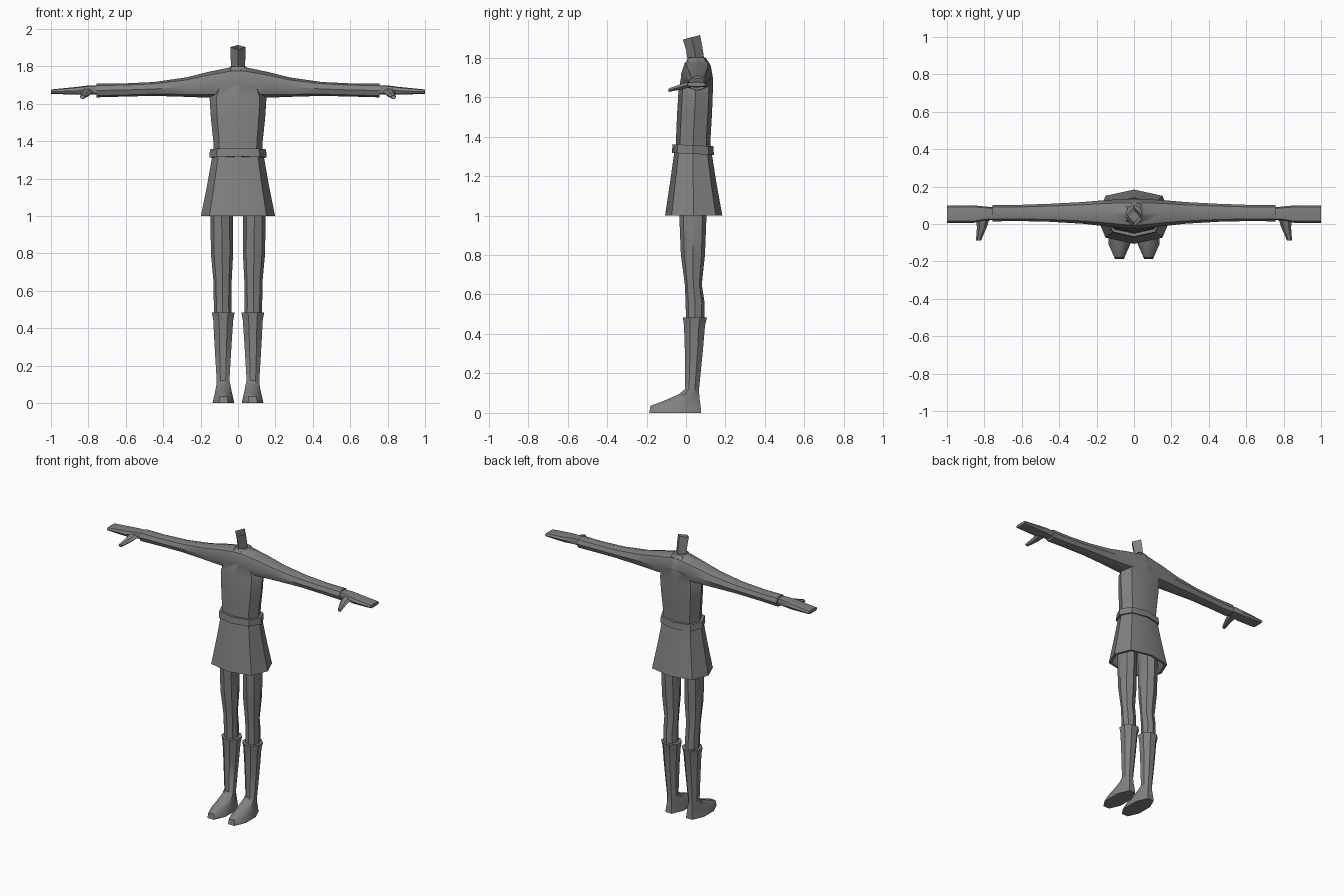
import bpy, bmesh, math

if "Cube" in bpy.data.objects:
    bpy.data.objects.remove(bpy.data.objects["Cube"])

grey = bpy.data.materials.new("plain grey")
grey.diffuse_color = (0.22, 0.22, 0.22, 1)
grey.use_nodes = True
grey.node_tree.nodes["Principled BSDF"].inputs["Base Color"].default_value = grey.diffuse_color


def smooth(ob, angle=40):
    bpy.ops.object.select_all(action='DESELECT')
    ob.select_set(True)
    bpy.context.view_layer.objects.active = ob
    bpy.ops.object.shade_smooth_by_angle(angle=math.radians(angle))


def loft(name, axis, rings, n=8, flat=False, square=1.0, caps=(True, True), mirror=False, angle=40):
    """Skin rings (position, range a, range b, tilt); a and b are the other two axes in order."""
    bm = bmesh.new()
    loops = []
    off = math.pi / n if flat else 0
    grow = 1 / math.cos(off) if flat else 1
    for ring in rings:
        pos, (a0, a1), (b0, b1) = ring[:3]
        tilt = ring[3] if len(ring) > 3 else 0
        loop = []
        for i in range(n):
            t = 2 * math.pi * i / n + off
            k = grow * (square if i % 2 and not flat else 1)
            a = (a0 + a1) / 2 + k * (a1 - a0) / 2 * math.cos(t)
            db = k * (b1 - b0) / 2 * math.sin(t)
            b = (b0 + b1) / 2 + db
            p = pos + tilt * db
            co = {'x': (p, a, b), 'y': (a, p, b), 'z': (a, b, p)}[axis]
            loop.append(bm.verts.new(co))
        loops.append(loop)
    for lo, hi in zip(loops, loops[1:]):
        for i in range(n):
            j = (i + 1) % n
            bm.faces.new((lo[i], lo[j], hi[j], hi[i]))
    if caps[0]:
        bm.faces.new(loops[0])
    if caps[1]:
        bm.faces.new(loops[-1])
    bmesh.ops.recalc_face_normals(bm, faces=bm.faces)
    me = bpy.data.meshes.new(name)
    bm.to_mesh(me)
    bm.free()
    me.materials.append(grey)
    ob = bpy.data.objects.new(name, me)
    bpy.context.collection.objects.link(ob)
    smooth(ob, angle)
    if mirror:
        m = ob.modifiers.new("mirror", 'MIRROR')
        m.use_axis = (True, False, False)
        m.use_clip = False
        m.use_mirror_merge = False
    return ob


def sym(r):
    return (-r, r)


# Tunic body
tunic = loft("tunic", 'z', [
    (1.32, sym(.130), (-.052, .122)),
    (1.40, sym(.132), (-.050, .125)),
    (1.52, sym(.145), (-.045, .132)),
    (1.63, sym(.152), (-.038, .136)),
    (1.70, sym(.125), (-.025, .136)),
    (1.76, sym(.075), (-.005, .125)),
    (1.80, sym(.042), (.010, .100)),
], square=1.08)

# Sleeves: one span from cuff to cuff through the shoulders
half = [
    (.03, (-.026, .134), (1.63, 1.797)),
    (.15, (-.012, .128), (1.632, 1.772)),
    (.28, (.002, .117), (1.637, 1.740)),
    (.45, (.012, .108), (1.642, 1.716)),
    (.62, (.016, .102), (1.638, 1.708)),
    (.757, (.014, .102), (1.634, 1.708)),
]
span = [(-x, a, b) for x, a, b in reversed(half)] + half
sleeves = loft("sleeves", 'x', span, square=1.05)

# Merge sleeves into the tunic
union = tunic.modifiers.new("union", 'BOOLEAN')
union.operation = 'UNION'
union.solver = 'EXACT'
union.object = sleeves
bpy.context.view_layer.objects.active = tunic
bpy.ops.object.modifier_apply(modifier="union")
bpy.data.objects.remove(sleeves, do_unlink=True)
smooth(tunic, 50)

# Neck: open diamond tube leaning forward
loft("neck", 'z', [
    (1.775, sym(.038), (.012, .094), .2),
    (1.85, sym(.039), (.000, .082), .24),
    (1.903, sym(.041), (-.016, .071), .26),
], n=4, caps=(False, False))

# Belt
loft("belt", 'z', [
    (1.312, sym(.153), (-.072, .142), -.05),
    (1.356, sym(.150), (-.068, .138), -.05),
], square=1.06)

# Skirt with a hem and hollow inside
loft("skirt", 'z', [
    (1.33, sym(.136), (-.058, .128)),
    (1.16, sym(.166), (-.082, .155)),
    (1.00, sym(.198), (-.106, .184)),
    (1.00, sym(.180), (-.090, .168)),
    (1.28, sym(.130), (-.050, .120)),
], square=1.09)

# Legs
loft("leg", 'z', [
    (1.20, (.022, .130), (-.036, .106)),
    (1.00, (.028, .147), (-.034, .104)),
    (.80, (.026, .145), (-.026, .096)),
    (.65, (.034, .131), (-.006, .080)),
    (.56, (.036, .130), (-.002, .094)),
    (.46, (.036, .126), (.000, .092)),
], mirror=True)

# Boots with a flared cuff and a long toe
loft("boot", 'z', [
    (.483, (.018, .140), (-.016, .106)),
    (.44, (.026, .132), (-.010, .096)),
    (.32, (.034, .126), (-.006, .086)),
    (.12, (.046, .114), (-.006, .066)),
    (.095, (.040, .116), (-.035, .067)),
    (.062, (.034, .122), (-.110, .070)),
    (.036, (.028, .128), (-.180, .074)),
    (.00, (.020, .136), (-.186, .077)),
], flat=True, mirror=True)

# Hands
loft("hand", 'x', [
    (.74, (.022, .088), (1.650, 1.698)),
    (.80, (.018, .094), (1.650, 1.698)),
    (.86, (.006, .100), (1.648, 1.690)),
    (1.00, (.006, .100), (1.653, 1.676)),
], square=1.15, mirror=True)

# Thumbs
loft("thumb", 'y', [
    (.035, (.770, .845), (1.650, 1.686)),
    (-.020, (.788, .840), (1.637, 1.670)),
    (-.088, (.818, .845), (1.625, 1.645)),
], n=6, mirror=True)
